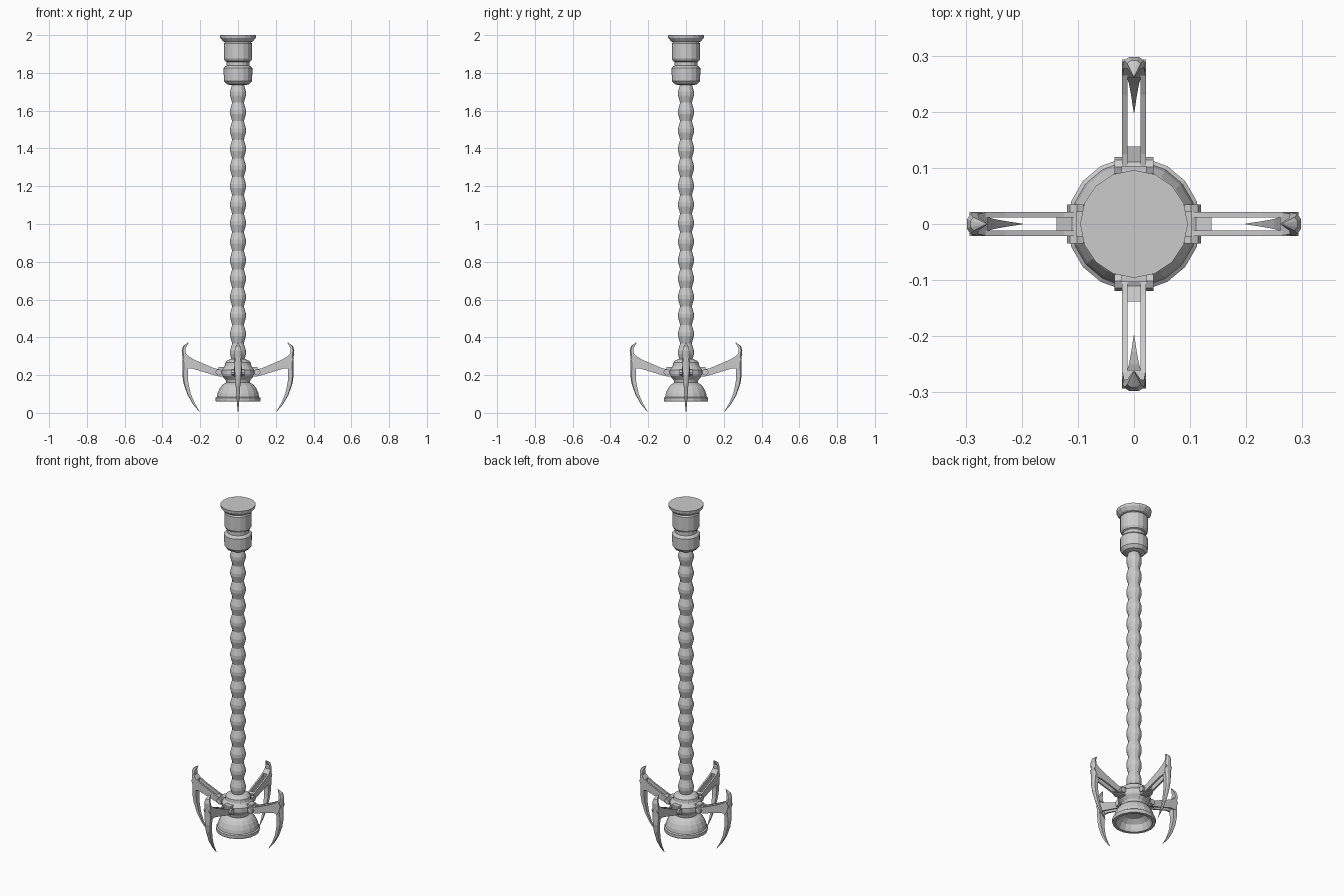
import bpy, bmesh, math
from mathutils import Matrix, Vector

if "Cube" in bpy.data.objects:
    bpy.data.objects.remove(bpy.data.objects["Cube"])


def finish(name, bm):
    bmesh.ops.remove_doubles(bm, verts=bm.verts, dist=1e-5)
    bmesh.ops.recalc_face_normals(bm, faces=bm.faces)
    me = bpy.data.meshes.new(name)
    bm.to_mesh(me)
    bm.free()
    ob = bpy.data.objects.new(name, me)
    bpy.context.collection.objects.link(ob)
    return ob


def loft(bm, rings):
    # bridge closed rings of equal length and cap both ends
    vr = [[bm.verts.new(p) for p in r] for r in rings]
    n = len(vr[0])
    for a, b in zip(vr, vr[1:]):
        for i in range(n):
            j = (i + 1) % n
            bm.faces.new((a[i], a[j], b[j], b[i]))
    bm.faces.new(vr[0][::-1])
    bm.faces.new(vr[-1])


def lathe(name, profile, sides):
    bm = bmesh.new()
    loft(bm, [[(r * math.cos(2 * math.pi * i / sides), r * math.sin(2 * math.pi * i / sides), z)
               for i in range(sides)] for r, z in profile])
    return finish(name, bm)


def box(bm, size, centre):
    m = Matrix.Translation(centre) @ Matrix.Diagonal((*size, 1))
    bmesh.ops.create_cube(bm, size=1, matrix=m)


def plate(bm, pts, y0, y1):
    loft(bm, [[(x, y, z) for x, z in pts] for y in (y0, y1)])


def four_times(name, build):
    for k, side in enumerate(("right", "back", "left", "front")):
        bm = bmesh.new()
        build(bm)
        bm.transform(Matrix.Rotation(k * math.pi / 2, 4, 'Z'))
        finish(f"{side}_{name}", bm)


# top cap, cylinder and collar
lathe("top_fitting", [(.04, 1.735), (.06, 1.74), (.075, 1.758), (.076, 1.825), (.068, 1.835),
                      (.06, 1.838), (.06, 1.858), (.068, 1.862), (.075, 1.875), (.075, 1.955),
                      (.068, 1.963), (.078, 1.966), (.094, 1.985), (.096, 2.0)], 16)

# rippled hose
pitch, top, count = .098, 1.74, 15
ripple = [(.031, top + .01)]
for i in range(count):
    z = top - i * pitch
    ripple += [(.031, z), (.042, z - pitch * .4), (.042, z - pitch * .6)]
ripple.append((.031, top - count * pitch))
lathe("rippled_hose", ripple, 12)

# central hub that carries the arms
lathe("hub", [(.06, .15), (.066, .175), (.084, .195), (.088, .205), (.088, .228), (.078, .24),
              (.07, .25), (.067, .268), (.052, .28), (.035, .285)], 16)

# hollow bell underneath
lathe("bell", [(.02, .125), (.06, .118), (.085, .098), (.093, .075), (.1, .06), (.117, .06),
               (.119, .068), (.119, .08), (.112, .085), (.108, .105), (.097, .13),
               (.083, .148), (.064, .16), (.03, .162)], 18)


# hinge: cross pin plus mounting block on the hub
def hinge(bm):
    m = Matrix.Translation((.102, 0, .215)) @ Matrix.Rotation(math.pi / 2, 4, 'X')
    bmesh.ops.create_cone(bm, cap_ends=True, segments=8, radius1=.017, radius2=.017,
                          depth=.07, matrix=m)
    box(bm, (.05, .044, .05), Vector((.078, 0, .217)))


four_times("hinge", hinge)


# arm: two side rails joined near the hinge
def arm(bm):
    rail = [(.095, .2), (.12, .198), (.24, .234), (.275, .235), (.293, .285),
            (.277, .308), (.23, .281), (.125, .236), (.095, .23)]
    for s in (-1, 1):
        plate(bm, rail, s * .012, s * .021)
    plate(bm, [(.095, .204), (.138, .208), (.138, .235), (.095, .225)], -.012, .012)


four_times("arm", arm)


# claw: curved blade below, short hooked horn above; inner xz, outer xz, half width
claw_sections = [((.199, .0), (.201, .002), .0006),
                 ((.228, .05), (.238, .045), .005),
                 ((.25, .1), (.267, .095), .009),
                 ((.263, .16), (.288, .155), .013),
                 ((.266, .205), (.295, .2), .016),
                 ((.262, .25), (.293, .25), .02),
                 ((.26, .295), (.294, .29), .021),
                 ((.278, .318), (.298, .33), .018),
                 ((.277, .342), (.291, .354), .012),
                 ((.262, .371), (.264, .373), .001)]


def claw(bm):
    loft(bm, [[(a[0], -w, a[1]), (a[0], w, a[1]), (b[0] - .008 * w / .021, w, b[1]),
               (b[0], w * .45, b[1]), (b[0], -w * .45, b[1]), (b[0] - .008 * w / .021, -w, b[1])]
              for a, b, w in claw_sections])


four_times("claw", claw)
